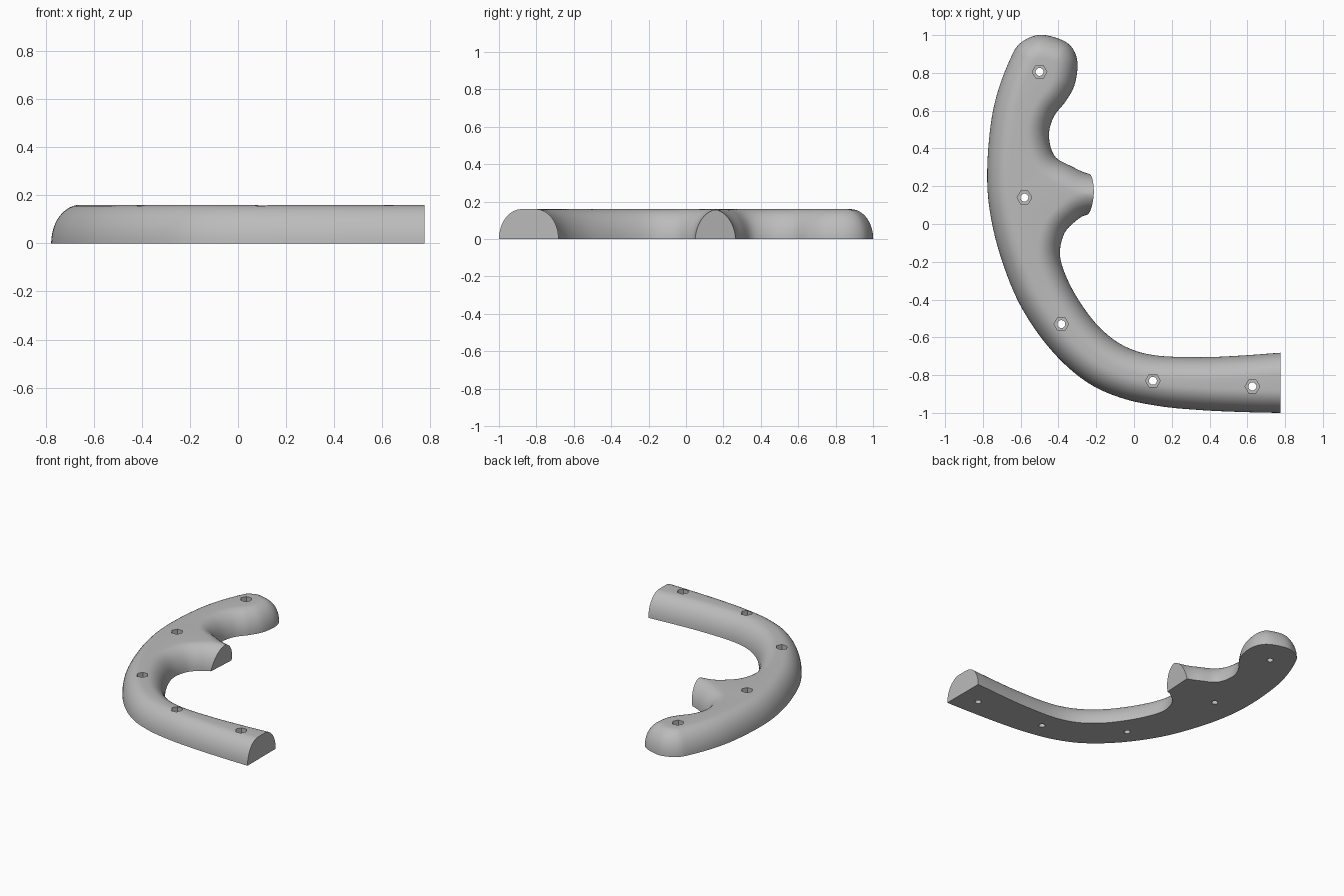
import bpy, bmesh, math
from mathutils import Vector, Matrix, kdtree
from mathutils.geometry import delaunay_2d_cdt

cube = bpy.data.objects.get("Cube")
if cube:
    bpy.data.objects.remove(cube)

HEIGHT, ROUND, RINGS, STEPS = 0.16, 0.12, 12, 9

# Plan outline, clockwise; both open ends run long and are trimmed later
OUTLINE = [Vector(p) for p in (
    (1, -1), (.78, -1), (.56, -.995), (.35, -.985), (.14, -.965), (-.07, -.92),
    (-.26, -.83), (-.445, -.66), (-.605, -.425), (-.71, -.16), (-.765, .08),
    (-.777, .29), (-.758, .53), (-.72, .705), (-.657, .87), (-.605, .955),
    (-.51, 1), (-.41, .985), (-.335, .942), (-.3, .86), (-.313, .742),
    (-.36, .652), (-.425, .567), (-.45, .467), (-.42, .36), (-.33, .305),
    (-.236, .265), (-.1, .25), (.05, .25), (.05, .06), (-.1, .06),
    (-.245, .05), (-.315, .01), (-.37, -.053), (-.392, -.16), (-.36, -.276),
    (-.286, -.414), (-.18, -.55), (-.05, -.647), (.11, -.695), (.35, -.705),
    (.56, -.697), (.78, -.681), (1, -.665))]
HOLES = ((-.5, .805), (-.58, .14), (-.385, -.53), (.1, -.83), (.627, -.86))


def smooth_loop(points):
    """Closed spline through the points."""
    out, n = [], len(points)
    for i in range(n):
        a, b, c, d = (points[(i + k) % n] for k in (-1, 0, 1, 2))
        for s in range(STEPS):
            t = s / STEPS
            out.append(0.5 * (2 * b + (c - a) * t + (2 * a - 5 * b + 4 * c - d) * t**2
                              + (3 * b - a - 3 * c + d) * t**3))
    return out


def link(name, bm):
    mesh = bpy.data.meshes.new(name)
    bm.to_mesh(mesh)
    bm.free()
    obj = bpy.data.objects.new(name, mesh)
    bpy.context.collection.objects.link(obj)
    return obj


def cut(target, cutter):
    """Subtract the cutter from the target, then discard it."""
    cutter.hide_render = True
    mod = target.modifiers.new("cut", 'BOOLEAN')
    mod.operation, mod.solver, mod.object = 'DIFFERENCE', 'EXACT', cutter
    bpy.context.view_layer.objects.active = target
    bpy.ops.object.modifier_apply(modifier=mod.name)
    bpy.data.objects.remove(cutter)


def prism(sides, radius, low, high, at):
    bm = bmesh.new()
    turn = Matrix.Rotation(math.pi / 2, 4, 'Z')
    bmesh.ops.create_cone(bm, cap_ends=True, segments=sides, radius1=radius,
                          radius2=radius, depth=high - low)
    bmesh.ops.transform(bm, verts=bm.verts,
                        matrix=Matrix.Translation((*at, (low + high) / 2)) @ turn)
    return link("hole_cutter", bm)


def block(size, matrix):
    bm = bmesh.new()
    bmesh.ops.create_cube(bm, size=size, matrix=matrix)
    return link("end_cutter", bm)


# Rounded body: inset rings of the outline rise along a quarter ellipse
loop = smooth_loop(OUTLINE)
count = len(loop)
tree = kdtree.KDTree(count)
for i, p in enumerate(loop):
    tree.insert((p.x, p.y, 0), i)
tree.balance()

points, heights = list(loop), [0.0] * count
for ring in range(1, RINGS + 1):
    angle = ring / RINGS * math.pi / 2
    inset = ROUND * (1 - math.cos(angle))
    for i, p in enumerate(loop):
        t = (loop[(i + 1) % count] - loop[i - 1]).normalized()
        q = p + Vector((t.y, -t.x)) * inset
        if tree.find((q.x, q.y, 0))[2] > inset * 0.985:
            points.append(q)
            heights.append(HEIGHT * math.sin(angle))

flat, _, tris, origins, _, _ = delaunay_2d_cdt(points, [], [list(range(count))], 1, 1e-6)
bm = bmesh.new()
verts = [bm.verts.new((p.x, p.y, heights[o[0]] if o else 0))
         for p, o in zip(flat, origins)]
for tri in tris:
    bm.faces.new([verts[i] for i in tri])
# Flat underside closes the rim
rim = [e for e in bm.edges if e.is_boundary]
bmesh.ops.contextual_create(bm, geom=rim)
bmesh.ops.delete(bm, geom=[v for v in bm.verts if not v.link_faces], context='VERTS')
bmesh.ops.recalc_face_normals(bm, faces=bm.faces)
body = link("curved_grip", bm)

# Square end of the long arm
cut(body, block(1, Matrix.Translation((1.275, -.85, 0))))

# Slightly overhanging end of the side branch
a, b, c = Vector((-.236, .265, 0)), Vector((-.248, .05, 0)), Vector((-.212, .165, HEIGHT))
normal = (b - a).cross(c - a).normalized()
if normal.x < 0:
    normal.negate()
turn = normal.to_track_quat('X', 'Z').to_matrix().to_4x4()
cut(body, block(.6, Matrix.Translation((a + b) / 2 + normal * .3) @ turn))

# Screw holes with hexagonal nut pockets
for at in HOLES:
    cut(body, prism(24, .021, -.1, .3, at))
    cut(body, prism(6, .039, .1, .3, at))

# Single grey finish
grey = bpy.data.materials.new("plain_grey")
grey.use_nodes = True
colour = (.5, .5, .5, 1)
grey.diffuse_color = colour
grey.node_tree.nodes["Principled BSDF"].inputs["Base Color"].default_value = colour
body.data.materials.clear()
body.data.materials.append(grey)

bpy.ops.object.select_all(action='DESELECT')
body.select_set(True)
bpy.context.view_layer.objects.active = body
bpy.ops.object.shade_smooth_by_angle(angle=math.radians(35))
